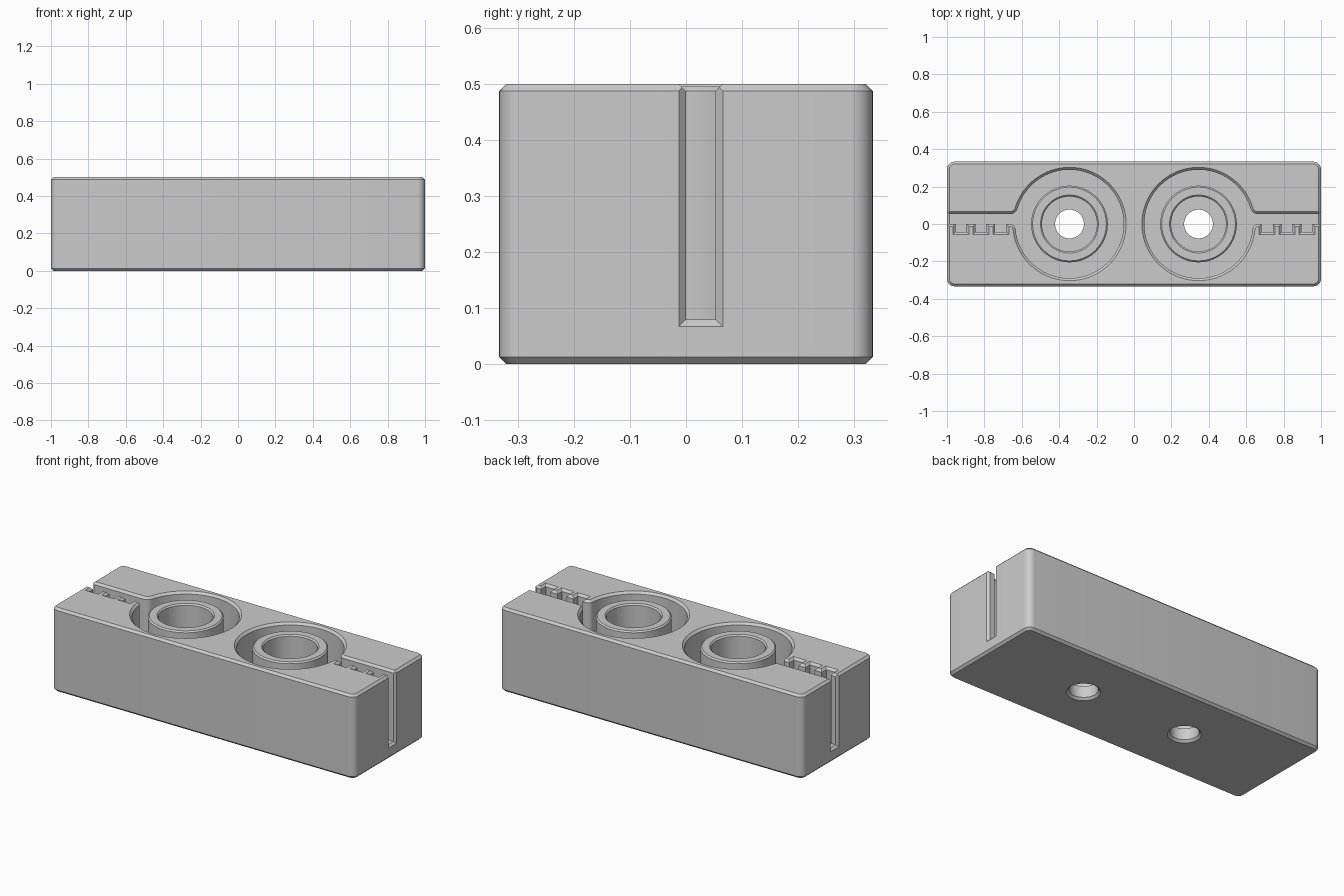
import bpy, bmesh
from math import sin, cos, pi, sqrt, atan2
from mathutils import Vector

if "Cube" in bpy.data.objects:
    bpy.data.objects.remove(bpy.data.objects["Cube"], do_unlink=True)

LENGTH, DEPTH, HEIGHT = 2.0, 0.666, 0.5
CHAMFER = 0.013
FLOOR = 0.08
POCKET_X, POCKET_R = 0.345, 0.29
SLOT_BACK = 0.053

grey = bpy.data.materials.new("light_grey")
grey.use_nodes = True
grey.diffuse_color = (0.6, 0.6, 0.6, 1)
grey.node_tree.nodes["Principled BSDF"].inputs["Base Color"].default_value = (0.6, 0.6, 0.6, 1)


def arc(x, y, r, start, end, steps):
    return [Vector((x + r * cos(start + (end - start) * i / steps),
                    y + r * sin(start + (end - start) * i / steps)))
            for i in range(steps + 1)]


def circle(x, r):
    return arc(x, 0, r, 0, 2 * pi, 64)[:-1]


def offset(outline, d):
    """Push a counterclockwise outline outwards with mitred corners."""
    result = []
    for i, p in enumerate(outline):
        a = (p - outline[i - 1]).normalized()
        b = (outline[(i + 1) % len(outline)] - p).normalized()
        na, nb = Vector((a.y, -a.x)), Vector((b.y, -b.x))
        result.append(p + (na + nb) * d / (1 + na.dot(nb)))
    return result


def loft(name, outline, levels, ring=False):
    """Stack offset copies of an outline; cap the ends or join them as a ring."""
    bm = bmesh.new()
    rows = [[bm.verts.new((p.x, p.y, z)) for p in offset(outline, d)] for z, d in levels]
    pairs = list(zip(rows, rows[1:]))
    if ring:
        pairs.append((rows[-1], rows[0]))
    else:
        bm.faces.new(rows[0])
        bm.faces.new(rows[-1])
    for low, high in pairs:
        for i in range(len(low)):
            bm.faces.new((low[i - 1], low[i], high[i], high[i - 1]))
    bmesh.ops.recalc_face_normals(bm, faces=bm.faces)
    mesh = bpy.data.meshes.new(name)
    bm.to_mesh(mesh)
    bm.free()
    mesh.materials.append(grey)
    obj = bpy.data.objects.new(name, mesh)
    bpy.context.collection.objects.link(obj)
    return obj


def activate(obj):
    bpy.ops.object.select_all(action='DESELECT')
    obj.select_set(True)
    bpy.context.view_layer.objects.active = obj


def cut(target, cutter):
    cutter.hide_render = True
    mod = target.modifiers.new("cut", 'BOOLEAN')
    mod.operation, mod.solver, mod.object = 'DIFFERENCE', 'EXACT', cutter
    activate(target)
    bpy.ops.object.modifier_apply(modifier=mod.name)
    bpy.data.objects.remove(cutter, do_unlink=True)


def pocket_outline():
    """Round pocket blending into a slot with a notched front wall."""
    def blend_centre(y, r):
        return POCKET_X + sqrt((POCKET_R + r) ** 2 - y * y)
    r1, r2 = 0.04, 0.03
    y1, y2 = SLOT_BACK + r1, -r2
    x1, x2 = blend_centre(y1, r1), blend_centre(y2, r2)
    a1, a2 = atan2(y1, x1 - POCKET_X), atan2(y2, x2 - POCKET_X)
    pts = [Vector((1.05, SLOT_BACK))]
    pts += arc(x1, y1, r1, 1.5 * pi, pi + a1, 8)
    pts += arc(POCKET_X, 0, POCKET_R, a1, 2 * pi + a2, 72)[1:-1]
    pts += arc(x2, y2, r2, pi + a2, pi / 2, 8)
    for k in range(3):
        left = 0.682 + 0.1065 * k
        right = left + 0.06
        pts += [Vector(c) for c in ((left, 0), (left, -0.043), (right, -0.043), (right, 0))]
    return pts + [Vector((1.05, 0))]


def mouth_cutter(side):
    """Flared opening where the slot leaves the end of the block."""
    bm = bmesh.new()
    rows = []
    for x, d in ((0.96, -0.0275), (1.03, 0.0425)):
        lo, hi, z = -d, SLOT_BACK + d, FLOOR - d
        if d < 0:
            x, lo, hi, z = 1 - CHAMFER, 0, SLOT_BACK, FLOOR
        rows.append([bm.verts.new((side * x, y, h)) for y, h in
                     ((lo, z), (hi, z), (hi, 0.55), (lo, 0.55))])
    bm.faces.new(rows[0])
    bm.faces.new(rows[1])
    for i in range(4):
        bm.faces.new((rows[0][i - 1], rows[0][i], rows[1][i], rows[1][i - 1]))
    bmesh.ops.recalc_face_normals(bm, faces=bm.faces)
    mesh = bpy.data.meshes.new("mouth_cutter")
    bm.to_mesh(mesh)
    bm.free()
    mesh.materials.append(grey)
    obj = bpy.data.objects.new("mouth_cutter", mesh)
    bpy.context.collection.objects.link(obj)
    return obj


# Block with rounded corners and chamfered rims
corner = 0.04
cx, cy = LENGTH / 2 - corner, DEPTH / 2 - corner
body = []
for i, (sx, sy) in enumerate(((1, 1), (-1, 1), (-1, -1), (1, -1))):
    body += arc(sx * cx, sy * cy, corner, i * pi / 2, (i + 1) * pi / 2, 8)
block = loft("block", body, [(0, -CHAMFER), (CHAMFER, 0),
                             (HEIGHT - CHAMFER, 0), (HEIGHT, -CHAMFER)])
parts = [block]

pocket = pocket_outline()
mirrored = [Vector((-p.x, p.y)) for p in reversed(pocket)]
rim = CHAMFER + 0.0005
for side, outline, label in ((1, pocket, "left"), (-1, mirrored, "right")):
    # Pocket, slot and notches
    cut(block, loft("pocket_cutter", outline,
                    [(FLOOR, 0), (HEIGHT - CHAMFER, 0), (HEIGHT + 0.0005, rim), (0.55, rim)]))
    cut(block, mouth_cutter(side))
    # Screw hole, chamfered underneath
    cut(block, loft("hole_cutter", circle(side * POCKET_X, 0.077),
                    [(-0.05, rim), (-0.0005, rim), (CHAMFER, 0), (0.2, 0)]))
    # Hollow hub standing on the pocket floor
    outer, inner, top, edge = 0, -0.058, 0.495, 0.008
    parts.append(loft(label + "_hub", circle(side * POCKET_X, 0.205),
                      [(0.07, outer), (top - edge, outer), (top, outer - edge),
                       (top, inner + edge), (top - edge, inner), (0.07, inner)], ring=True))

for part in parts:
    activate(part)
    bpy.ops.object.shade_smooth_by_angle(angle=0.5)
